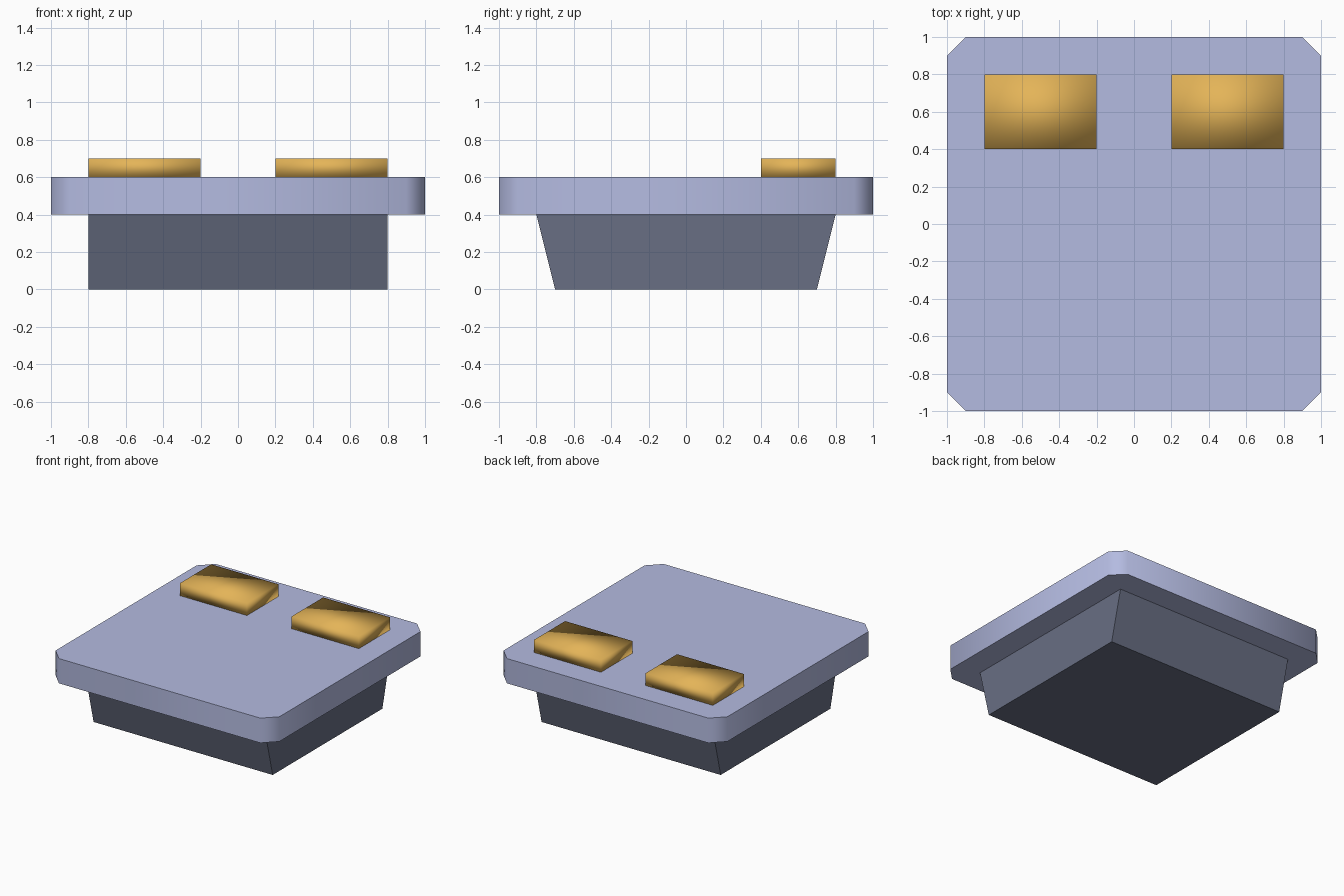
import bpy, bmesh, math

if "Cube" in bpy.data.objects:
    bpy.data.objects.remove(bpy.data.objects["Cube"])


def material(name, rgb):
    """Flat colour given as sRGB 0-255, stored as linear."""
    lin = [c / 255 / 12.92 if c <= 10 else ((c / 255 + 0.055) / 1.055) ** 2.4 for c in rgb]
    mat = bpy.data.materials.new(name)
    mat.diffuse_color = (*lin, 1)
    mat.use_nodes = True
    mat.node_tree.nodes["Principled BSDF"].inputs["Base Color"].default_value = mat.diffuse_color
    return mat


def prism(name, bottom, top, z0, z1, mat):
    """Solid joining two matching outlines at heights z0 and z1."""
    bm = bmesh.new()
    low = [bm.verts.new((x, y, z0)) for x, y in bottom]
    high = [bm.verts.new((x, y, z1)) for x, y in top]
    bm.faces.new(low[::-1])
    bm.faces.new(high)
    n = len(low)
    for i in range(n):
        j = (i + 1) % n
        bm.faces.new((low[i], low[j], high[j], high[i]))
    mesh = bpy.data.meshes.new(name)
    bm.to_mesh(mesh)
    bm.free()
    mesh.materials.append(mat)
    obj = bpy.data.objects.new(name, mesh)
    bpy.context.collection.objects.link(obj)
    return obj


def rect(x0, x1, y0, y1):
    return [(x0, y0), (x1, y0), (x1, y1), (x0, y1)]


lavender = material("lavender", (180, 187, 225))
slate = material("slate grey", (104, 110, 131))
gold = material("gold", (228, 180, 88))

# Tapered base: front and back lean outwards, sides are upright
prism("base", rect(-0.8, 0.8, -0.7, 0.7), rect(-0.8, 0.8, -0.8, 0.8), 0, 0.4, slate)

# Top plate with cut corners, shaded smooth round its rim
r, c = 1.0, 0.9
outline = [(-c, -r), (c, -r), (r, -c), (r, c), (c, r), (-c, r), (-r, c), (-r, -c)]
plate = prism("top_plate", outline, outline, 0.4, 0.6, lavender)
bpy.context.view_layer.objects.active = plate
plate.select_set(True)
bpy.ops.object.shade_smooth_by_angle(angle=math.radians(60))

# Pair of raised pads near the back, fully smooth shaded
for side, x0 in (("left", -0.8), ("right", 0.2)):
    pad_outline = rect(x0, x0 + 0.6, 0.4, 0.8)
    pad = prism(side + "_pad", pad_outline, pad_outline, 0.6, 0.7, gold)
    pad.data.shade_smooth()
